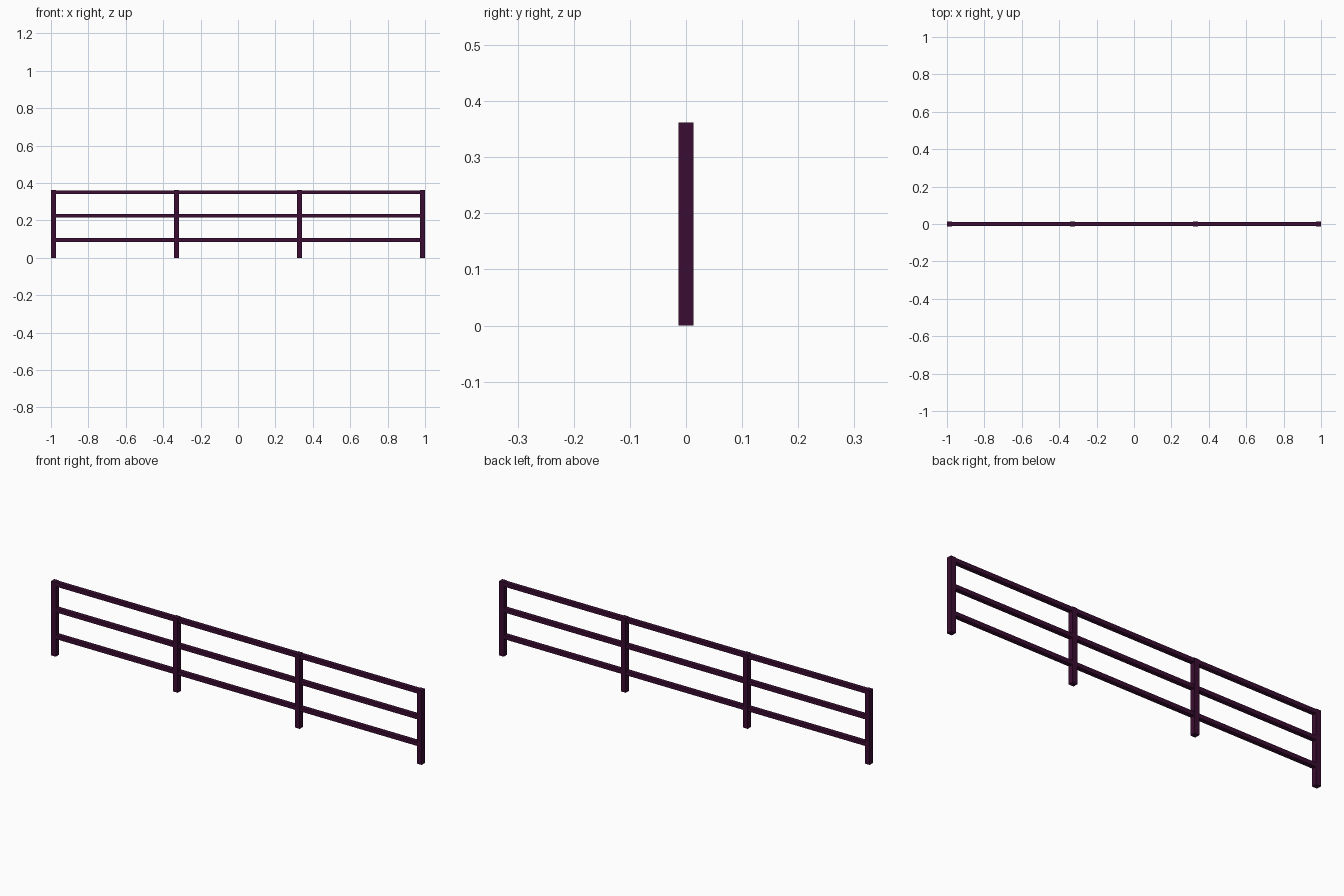
import bpy

cube = bpy.data.objects.get("Cube")
if cube:
    bpy.data.objects.remove(cube, do_unlink=True)

# Dark plum paint
paint = bpy.data.materials.new("dark_plum")
paint.use_nodes = True
color = (0.042, 0.004, 0.032, 1)
paint.diffuse_color = color
paint.node_tree.nodes["Principled BSDF"].inputs["Base Color"].default_value = color


def box(name, center, size):
    bpy.ops.mesh.primitive_cube_add(size=1, location=center)
    part = bpy.context.object
    part.name = name
    part.scale = size
    bpy.ops.object.transform_apply(location=False, rotation=False, scale=True)
    part.data.materials.append(paint)
    return part


HEIGHT = 0.362
POST = 0.026
RAIL = 0.02
SPAN = 2 - POST

# Four evenly spaced square posts
for i in range(4):
    x = -SPAN / 2 + SPAN * i / 3
    box(f"post_{i + 1}", (x, 0, HEIGHT / 2), (POST, POST, HEIGHT))

# Three rails running between the end posts
for name, z in (("lower_rail", 0.095), ("middle_rail", 0.225),
                ("top_rail", HEIGHT - RAIL / 2 - 0.001)):
    box(name, (0, 0, z), (SPAN, 0.022, RAIL))
